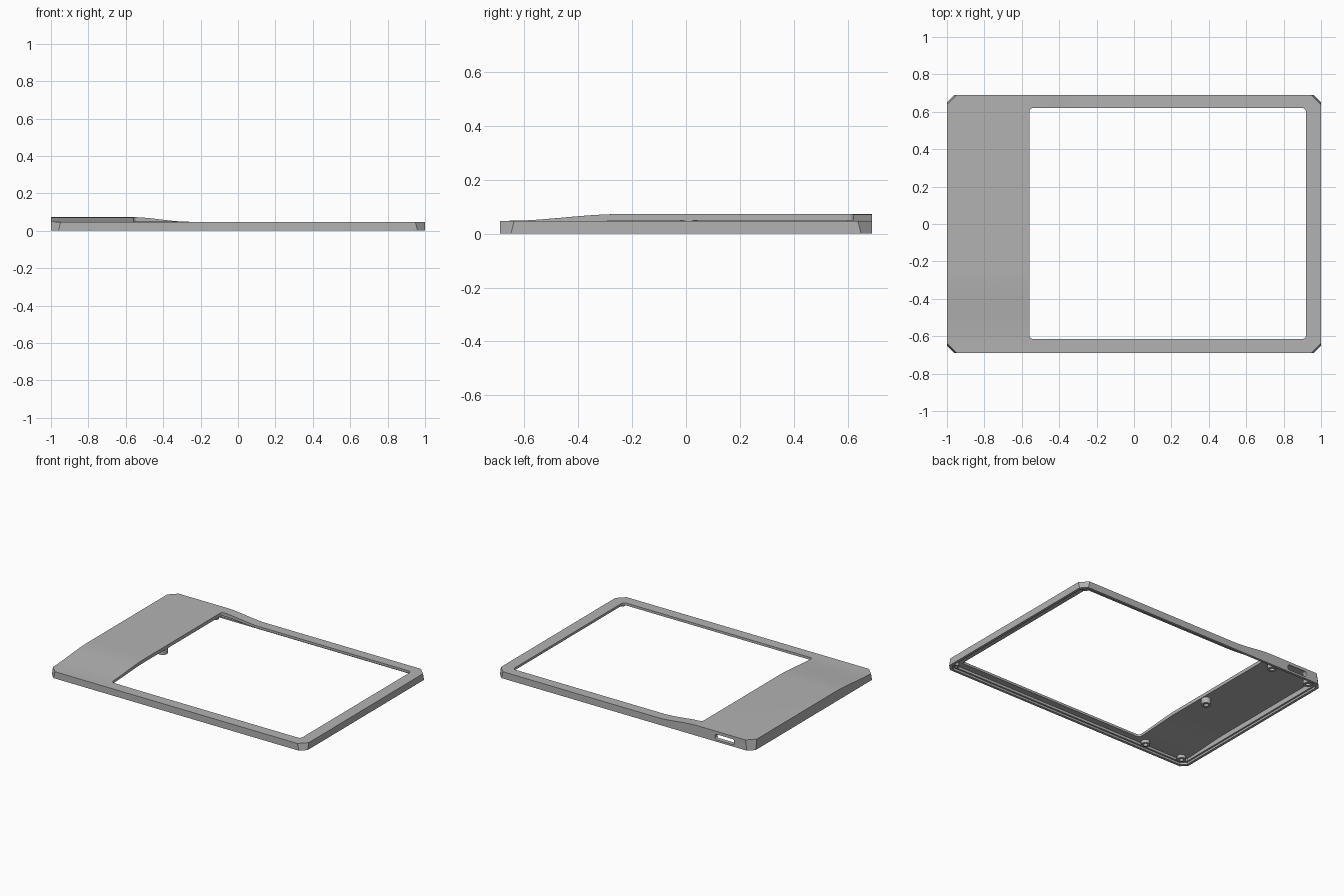
import bpy, bmesh, math
from mathutils import Vector

if "Cube" in bpy.data.objects:
    bpy.data.objects.remove(bpy.data.objects["Cube"], do_unlink=True)

HALF_X, HALF_Y, BASE = 1.0, 0.69, 0.048

grey = bpy.data.materials.new("plain_grey")
grey.use_nodes = True
COLOUR = (0.45, 0.45, 0.45, 1)
grey.diffuse_color = COLOUR
grey.node_tree.nodes["Principled BSDF"].inputs["Base Color"].default_value = COLOUR


def smooth(t):
    t = max(0.0, min(1.0, t))
    return t * t * (3 - 2 * t)


def rise(x, y):
    # Raised grip on the right side, sloping to the window and to the front
    return smooth((-0.26 - x) / 0.31) * smooth((y + 0.66) / 0.42)


def finish(name, bm):
    bmesh.ops.recalc_face_normals(bm, faces=bm.faces)
    mesh = bpy.data.meshes.new(name)
    bm.to_mesh(mesh)
    bm.free()
    ob = bpy.data.objects.new(name, mesh)
    bpy.context.collection.objects.link(ob)
    mesh.materials.append(grey)
    return ob


def chamfered(inset, cut):
    a, b = HALF_X - inset, HALF_Y - inset
    return [(a - cut, -b), (a, -b + cut), (a, b - cut), (a - cut, b),
            (-a + cut, b), (-a, b - cut), (-a, -b + cut), (-a + cut, -b)]


def rounded(x0, x1, y0, y1, r, steps=5):
    pts = []
    corners = [(x1 - r, y0 + r), (x1 - r, y1 - r), (x0 + r, y1 - r), (x0 + r, y0 + r)]
    for i, (cx, cy) in enumerate(corners):
        for k in range(steps + 1):
            a = math.pi / 2 * (i - 1 + k / steps)
            pts.append((cx + r * math.cos(a), cy + r * math.sin(a)))
    return pts


def prism(name, outline, z0, z1, lift=0.0, corner_draft=0.0):
    bm = bmesh.new()
    face = bm.faces.new([bm.verts.new((x, y, z0)) for x, y in outline])
    out = bmesh.ops.extrude_face_region(bm, geom=[face])
    top = [v for v in out["geom"] if isinstance(v, bmesh.types.BMVert)]
    for v in top:
        v.co.z = z1
        # lean the corner facets inward at the top
        if corner_draft:
            if abs(v.co.x) < HALF_X - 0.001:
                v.co.x -= math.copysign(corner_draft, v.co.x)
            else:
                v.co.y -= math.copysign(corner_draft, v.co.y)
    if lift:
        # slice along the slopes, then raise the top
        for i in range(13):
            for co, no in (((-0.57 + 0.31 * i / 12, 0, 0), (1, 0, 0)),
                           ((0, -0.66 + 0.42 * i / 12, 0), (0, 1, 0))):
                bmesh.ops.bisect_plane(bm, geom=bm.verts[:] + bm.edges[:] + bm.faces[:],
                                       plane_co=co, plane_no=no)
        for v in bm.verts:
            if abs(v.co.z - z1) < 1e-5:
                v.co.z += lift * rise(v.co.x, v.co.y)
    return finish(name, bm)


def subtract(ob, cutters):
    for c in cutters:
        m = ob.modifiers.new("cut", 'BOOLEAN')
        m.operation, m.solver, m.object = 'DIFFERENCE', 'EXACT', c
        c.hide_render = True
    bpy.context.view_layer.update()
    deps = bpy.context.evaluated_depsgraph_get()
    mesh = bpy.data.meshes.new_from_object(ob.evaluated_get(deps))
    ob.modifiers.clear()
    ob.data = mesh
    for c in cutters:
        bpy.data.objects.remove(c, do_unlink=True)


def shade(ob):
    bpy.ops.object.select_all(action='DESELECT')
    ob.select_set(True)
    bpy.context.view_layer.objects.active = ob
    bpy.ops.object.shade_smooth_by_angle(angle=math.radians(25))


# Frame with window, stepped hollow underside and rear port
frame = prism("bezel_frame", chamfered(0, 0.04), 0, BASE, 0.025, 0.012)
window = prism("window_cutter", rounded(-0.56, 0.92, -0.615, 0.62, 0.022), -0.1, 0.2)
lip = prism("lip_cutter", chamfered(0.018, 0.035), -0.1, 0.014)
hollow = prism("hollow_cutter", chamfered(0.03, 0.035), -0.1, 0.031, 0.018)
port = prism("port_cutter", rounded(-0.86, -0.71, 0.014, 0.052, 0.012), 0.63, 0.75)
for v in port.data.vertices:
    v.co = Vector((v.co.x, v.co.z, v.co.y))
port.data.flip_normals()
subtract(frame, [window, lip, hollow, port])
shade(frame)


# Screw bosses: tubes hanging from the underside
def screw_boss(name, x, y, r):
    top = 0.034 + 0.018 * rise(x, y)
    profile = [(r, top), (r, 0.008), (r * 0.5, 0.008), (r * 0.5, top)]
    bm = bmesh.new()
    n = 24
    rings = [[bm.verts.new((x + pr * math.cos(math.tau * i / n),
                            y + pr * math.sin(math.tau * i / n), z)) for i in range(n)]
             for pr, z in profile]
    for k in range(4):
        a, b = rings[k], rings[(k + 1) % 4]
        for i in range(n):
            j = (i + 1) % n
            bm.faces.new((a[i], a[j], b[j], b[i]))
    shade(finish(name, bm))


for side, tag in ((-1, "front"), (1, "back")):
    screw_boss(tag + "_left_boss", 0.95, side * 0.645, 0.021)
    screw_boss(tag + "_right_boss", -0.925, side * 0.63, 0.03)
    screw_boss(tag + "_inner_boss", -0.625, side * 0.63, 0.03)
screw_boss("middle_boss", -0.595, 0.01, 0.032)
